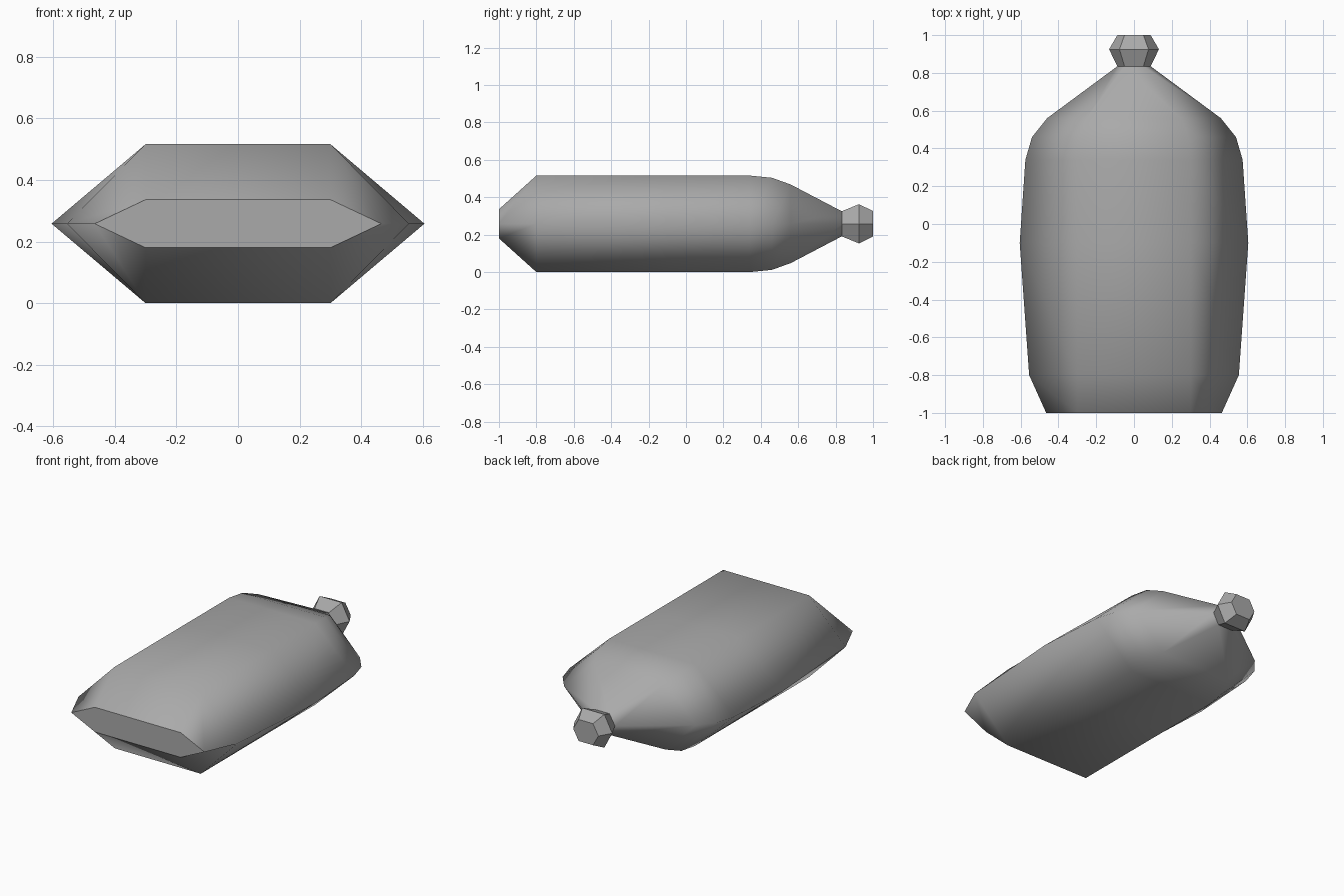
import bpy
import bmesh

cube = bpy.data.objects.get("Cube")
if cube:
    bpy.data.objects.remove(cube, do_unlink=True)

MID_Z = 0.258

grey = bpy.data.materials.new("plain grey")
grey.use_nodes = True
grey.diffuse_color = (0.4, 0.4, 0.4, 1)
grey.node_tree.nodes["Principled BSDF"].inputs["Base Color"].default_value = grey.diffuse_color


def hex_loft(name, stations, smooth):
    """Loft six-sided rings along y; station = (y, flat half width, half width, half height)."""
    bm = bmesh.new()
    rings = []
    for y, flat, wide, high in stations:
        ring = [(wide, 0), (flat, high), (-flat, high), (-wide, 0), (-flat, -high), (flat, -high)]
        rings.append([bm.verts.new((x, y, MID_Z + z)) for x, z in ring])
    for near, far in zip(rings, rings[1:]):
        for i in range(6):
            j = (i + 1) % 6
            face = bm.faces.new((near[i], near[j], far[j], far[i]))
            face.smooth = smooth
    # Flat ends with crisp rims
    for ring in (rings[0], rings[-1]):
        end = bm.faces.new(ring)
        for edge in end.edges:
            edge.smooth = False
    bmesh.ops.recalc_face_normals(bm, faces=bm.faces)
    mesh = bpy.data.meshes.new(name)
    bm.to_mesh(mesh)
    bm.free()
    mesh.materials.append(grey)
    obj = bpy.data.objects.new(name, mesh)
    bpy.context.collection.objects.link(obj)
    return obj


# Flattened bottle body, from base to neck
hex_loft("bottle_body", [
    (-1.0, 0.30, 0.465, 0.078),
    (-0.8, 0.30, 0.555, 0.258),
    (-0.1, 0.30, 0.605, 0.258),
    (0.34, 0.30, 0.575, 0.258),
    (0.46, 0.29, 0.54, 0.246),
    (0.56, 0.25, 0.46, 0.21),
    (0.835, 0.05, 0.088, 0.066),
], True)

# Faceted stopper
hex_loft("bottle_cap", [
    (0.835, 0.05, 0.088, 0.068),
    (0.925, 0.077, 0.132, 0.105),
    (1.0, 0.05, 0.088, 0.068),
], False)
